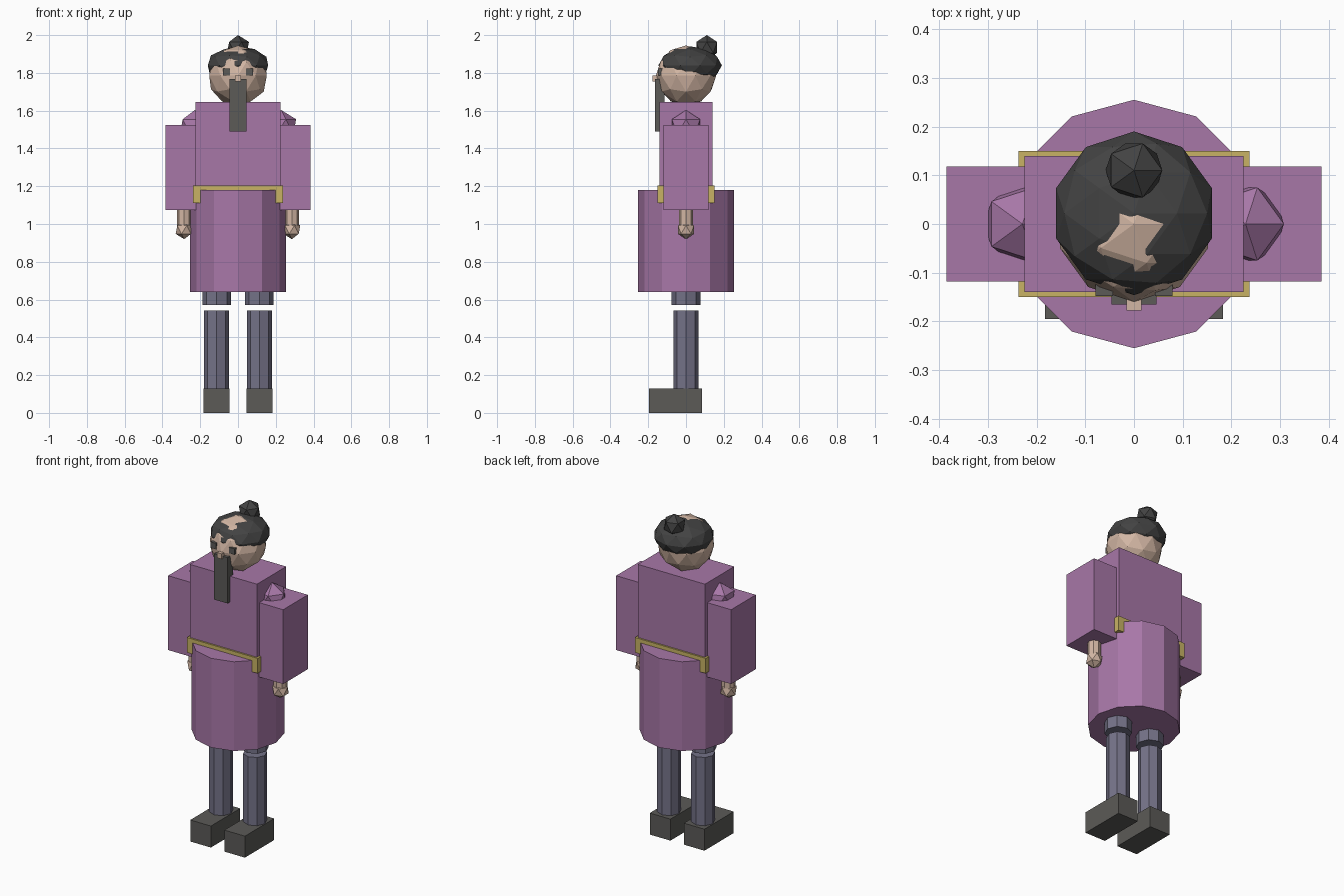
import bpy

old = bpy.data.objects.get("Cube")
if old:
    bpy.data.objects.remove(old, do_unlink=True)


def material(name, r, g, b):
    m = bpy.data.materials.new(name)
    m.use_nodes = True
    m.diffuse_color = (r, g, b, 1)
    for node in m.node_tree.nodes:
        if node.type == 'BSDF_PRINCIPLED':
            node.inputs["Base Color"].default_value = (r, g, b, 1)
    return m


purple = material("purple cloth", .39, .185, .39)
gold = material("gold", .58, .45, .13)
skin = material("skin", .65, .47, .37)
black = material("black hair", .056, .056, .056)
grey = material("dark grey", .106, .103, .096)
slate = material("slate trousers", .175, .168, .245)


def finish(name, mat):
    ob = bpy.context.object
    ob.name = name
    ob.data.materials.append(mat)
    return ob


def box(name, mat, x, y, z):
    """Box from (low, high) pairs on each axis."""
    centre = [(a + b) / 2 for a, b in (x, y, z)]
    bpy.ops.mesh.primitive_cube_add(size=1, location=centre)
    ob = finish(name, mat)
    ob.scale = [b - a for a, b in (x, y, z)]
    return ob


def tube(name, mat, x, radius, z, sides=8):
    bpy.ops.mesh.primitive_cylinder_add(
        vertices=sides, radius=radius, depth=z[1] - z[0],
        location=(x, 0, (z[0] + z[1]) / 2))
    return finish(name, mat)


def ball(name, mat, centre, radius, detail=1, flatten=1):
    bpy.ops.mesh.primitive_ico_sphere_add(
        subdivisions=detail, radius=radius, location=centre)
    ob = finish(name, mat)
    ob.scale.z = flatten
    return ob


# Robe and belt
box("torso", purple, (-.225, .225), (-.14, .14), (1.12, 1.645))
box("belt", gold, (-.237, .237), (-.15, .15), (1.112, 1.203))
tube("skirt", purple, 0, .255, (.64, 1.18), 12)

# Head, hair and face
ball("head", skin, (0, 0, 1.785), .16, 2)
ball("hair", black, (0, .022, 1.84), .168, 2, .6)
ball("hair_bun", black, (0, .11, 1.935), .065)
box("nose", skin, (-.015, .015), (-.178, -.13), (1.755, 1.787))
box("beard", grey, (-.046, .046), (-.165, -.115), (1.49, 1.767))

# Paired parts
for side, s in (("left", 1), ("right", -1)):
    def span(centre, half):
        return (s * centre - half, s * centre + half)

    box(side + "_eye", grey, span(.061, .018), (-.148, -.11), (1.787, 1.823))
    ball(side + "_shoulder", purple, (s * .229, 0, 1.515), .088)
    box(side + "_sleeve", purple, span(.285, .1), (-.118, .118), (1.075, 1.525))
    tube(side + "_wrist", skin, s * .285, .038, (.99, 1.2))
    ball(side + "_hand", skin, (s * .285, 0, .97), .05)
    tube(side + "_thigh", slate, s * .113, .076, (.57, .9))
    tube(side + "_shin", slate, s * .114, .066, (.1, .543))
    box(side + "_boot", grey, span(.114, .069), (-.195, .085), (0, .13))
